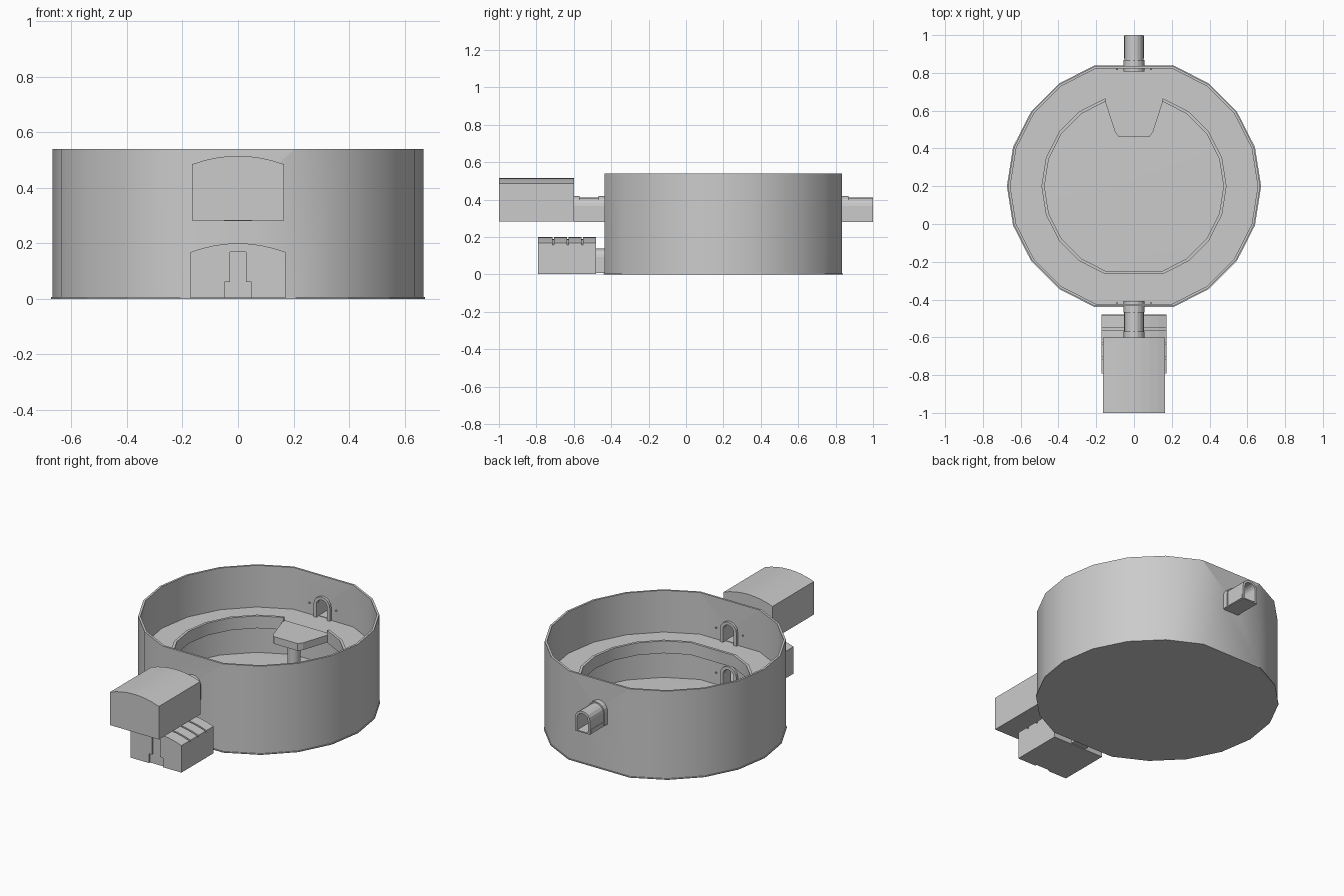
import bpy, bmesh, math

if "Cube" in bpy.data.objects:
    bpy.data.objects.remove(bpy.data.objects["Cube"])

CY = 0.2            # centre of the drum in y
BAL = 0.285         # gallery floor level


def finish(name, bm):
    bmesh.ops.recalc_face_normals(bm, faces=bm.faces)
    me = bpy.data.meshes.new(name)
    bm.to_mesh(me)
    bm.free()
    ob = bpy.data.objects.new(name, me)
    bpy.context.collection.objects.link(ob)
    return ob


def smooth(ob):
    bpy.ops.object.select_all(action='DESELECT')
    ob.select_set(True)
    bpy.context.view_layer.objects.active = ob
    bpy.ops.object.shade_smooth_by_angle(angle=math.radians(30))


def extrude(name, pts, vec):
    """Solid from a flat outline pushed along vec."""
    bm = bmesh.new()
    face = bm.faces.new([bm.verts.new(p) for p in pts])
    new = bmesh.ops.extrude_face_region(bm, geom=[face])['geom']
    bmesh.ops.translate(bm, vec=vec, verts=[v for v in new if isinstance(v, bmesh.types.BMVert)])
    return finish(name, bm)


def prism(name, pts, y0, y1):
    return extrude(name, [(x, y0, z) for x, z in pts], (0, y1 - y0, 0))


def box(name, x0, x1, y0, y1, z0, z1):
    return prism(name, [(x0, z0), (x1, z0), (x1, z1), (x0, z1)], y0, y1)


# twenty-sided plan with the front and back corners cut flat
ANGLES = [math.radians(18 * k) for k in range(6, 25) if k % 10 != 5]


def ring(name, profile, closed=True):
    """Sweep a closed (radius, z) profile around the drum plan."""
    bm = bmesh.new()
    secs = [[bm.verts.new((r * math.cos(a), CY + r * math.sin(a), z)) for r, z in profile] for a in ANGLES]
    n, m = len(secs), len(profile)
    for i in range(n if closed else n - 1):
        a, b = secs[i], secs[(i + 1) % n]
        for j in range(m):
            k = (j + 1) % m
            bm.faces.new((a[j], b[j], b[k], a[k]))
    if not closed:
        bm.faces.new(secs[0])
        bm.faces.new(secs[-1])
    ob = finish(name, bm)
    smooth(ob)
    return ob


def rect(r0, r1, z0, z1):
    return [(r0, z0), (r1, z0), (r1, z1), (r0, z1)]


def tunnel_outline(w, z0, zs, zt, n=8):
    arc = [(w * math.cos(math.pi * i / n), zs + (zt - zs) * math.sin(math.pi * i / n)) for i in range(n + 1)]
    return [(w, z0)] + arc + [(-w, z0)]


def room_outline(w, z0, zs, zt, n=8):
    xs = [w - 2 * w * i / n for i in range(n + 1)]
    return [(w, z0)] + [(x, zs + (zt - zs) * (1 - (x / w) ** 2)) for x in xs] + [(-w, z0)]


def vault(name, outline, w, z0, zs, zt, y0, y1, t):
    """Arched shell, open below."""
    prism(name, outline(w, z0, zs, zt) + outline(w - t, z0, zs, zt - t)[::-1], y0, y1)


def door(z):
    return tunnel_outline(0.036, z, z + 0.075, z + 0.112)


def tunnel(name, z, y0, y1):
    vault(name, tunnel_outline, 0.05, z, z + 0.08, z + 0.126, y0, y1, 0.014)
    box(name + "_floor", -0.05, 0.05, y0, y1, z - 0.004, z + 0.003)


def collar(name, z, y0, y1):
    vault(name, tunnel_outline, 0.055, z, z + 0.08, z + 0.134, y0, y1, 0.019)


# drum wall with doorways
wall = ring("drum_wall", rect(0.655, 0.668, 0.0, 0.54))
for z, y in ((BAL, -0.43), (BAL, 0.83), (0.012, -0.43)):
    cutter = prism("door_cutter", door(z), y - 0.06, y + 0.06)
    cutter.hide_render = True
    mod = wall.modifiers.new("door", 'BOOLEAN')
    mod.operation, mod.object, mod.solver = 'DIFFERENCE', cutter, 'EXACT'
    bpy.context.view_layer.objects.active = wall
    bpy.ops.object.modifier_apply(modifier=mod.name)
    bpy.data.objects.remove(cutter)
smooth(wall)

# base and slightly domed floor
extrude("base", [(0.673 * math.cos(a), CY + 0.673 * math.sin(a), 0) for a in ANGLES], (0, 0, 0.006))
bm = bmesh.new()
outer = [bm.verts.new((0.658 * math.cos(a), CY + 0.658 * math.sin(a), 0.008)) for a in ANGLES]
inner = [bm.verts.new((0.2 * math.cos(a), CY + 0.2 * math.sin(a), 0.016)) for a in ANGLES]
for i in range(len(ANGLES)):
    k = (i + 1) % len(ANGLES)
    bm.faces.new((outer[i], outer[k], inner[k], inner[i]))
bm.faces.new(inner)
smooth(finish("arena_floor", bm))

# gallery and its parapet, open at the back for the platform
ring("gallery", rect(0.475, 0.658, 0.245, BAL))
ring("parapet", rect(0.474, 0.49, 0.24, BAL + 0.03), closed=False)

# platform on a column
half = [(0.16, 0.67), (0.10, 0.485), (0.08, 0.46)]
plan = half + [(-x, y) for x, y in reversed(half)]
extrude("platform", [(x, y, 0.245) for x, y in plan], (0, 0, BAL + 0.004 - 0.245))
col = [(0.036 * math.cos(math.tau * i / 12), 0.54 + 0.036 * math.sin(math.tau * i / 12), 0.005) for i in range(12)]
smooth(extrude("platform_column", col, (0, 0, 0.245)))

# tunnels and their collars
tunnel("back_tunnel", BAL, 0.832, 1.0)
tunnel("upper_front_tunnel", BAL, -0.6, -0.432)
tunnel("lower_front_tunnel", 0.012, -0.48, -0.432)
collar("back_collar_outer", BAL, 0.835, 0.868)
collar("back_collar_inner", BAL, 0.808, 0.826)
collar("upper_collar_outer", BAL, -0.468, -0.435)
collar("upper_collar_inner", BAL, -0.426, -0.408)
collar("upper_collar_room", BAL, -0.6, -0.57)
collar("lower_collar_inner", 0.012, -0.426, -0.408)
for z, y in ((BAL, -0.52), (BAL, 0.935)):
    for s in (-1, 1):
        box("tunnel_skirt", s * 0.051 - 0.003, s * 0.051 + 0.003, y - 0.06, y + 0.06, z, z + 0.025)


def room(name, w, z0, zs, zt, y0, y1):
    """Hollow vaulted room with a doorway in its back wall."""
    t = 0.008
    vault(name + "_shell", room_outline, w, z0, zs, zt, y0, y1, t)
    box(name + "_floor", -w, w, y0, y1, z0, z0 + 0.006)
    prism(name + "_front", room_outline(w, z0, zs, zt), y0, y0 + t)
    prism(name + "_back", room_outline(w, z0, zs, zt) + door(z0 + 0.004)[::-1], y1 - t, y1)


room("upper_room", 0.165, 0.283, 0.485, 0.515, -1.0, -0.6)
room("lower_room", 0.172, 0.003, 0.158, 0.189, -0.782, -0.48)

# lower room: slotted front panel and roof ribs
slot = [(-0.048, 0.003), (-0.048, 0.06), (-0.028, 0.06), (-0.028, 0.168),
        (0.028, 0.168), (0.028, 0.06), (0.048, 0.06), (0.048, 0.003)]
prism("lower_front_panel", room_outline(0.172, 0.003, 0.168, 0.2) + slot, -0.792, -0.782)
for i in range(4):
    y = -0.782 + i * 0.0775
    vault("roof_rib", room_outline, 0.172, 0.15, 0.168, 0.2, y, y + 0.067, 0.02)

# small wall lamps beside the doors and round the drum
for z, y in ((BAL + 0.07, 0.822), (BAL + 0.07, -0.422), (0.08, -0.422)):
    for s in (-1, 1):
        box("wall_lamp", s * 0.09 - 0.004, s * 0.09 + 0.004, y - 0.006, y + 0.006, z - 0.004, z + 0.004)
